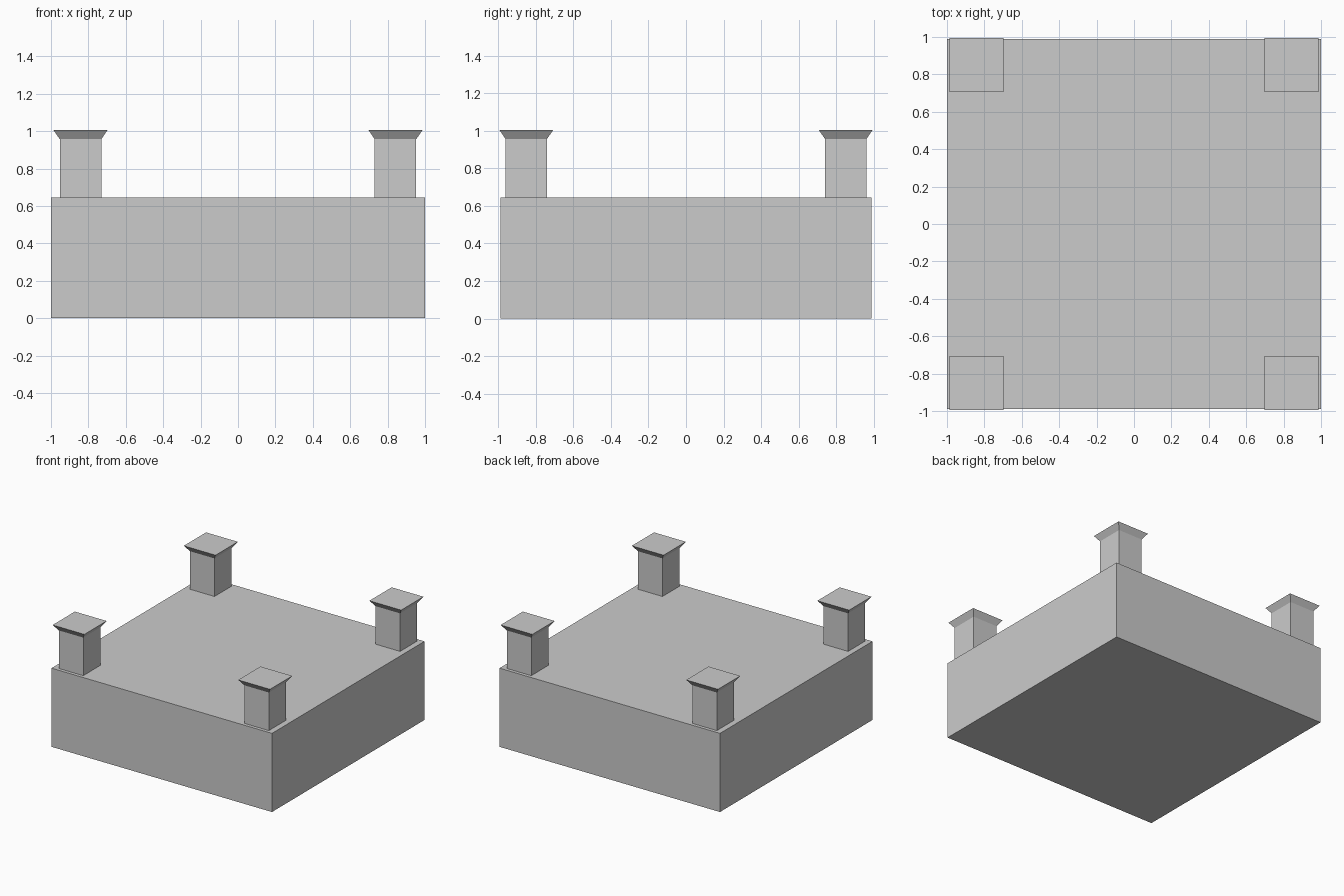
import bpy
import bmesh

# Remove the default object
cube = bpy.data.objects.get("Cube")
if cube:
    bpy.data.objects.remove(cube, do_unlink=True)

# Single plain grey
grey = bpy.data.materials.new("light_grey")
grey.use_nodes = True
colour = (0.6, 0.6, 0.6, 1)
grey.diffuse_color = colour
grey.node_tree.nodes["Principled BSDF"].inputs["Base Color"].default_value = colour


def stack(name, centre, sections):
    """Closed square-sided solid through sections of (half_x, half_y, z)."""
    bm = bmesh.new()
    rings = [[bm.verts.new((sx * hx, sy * hy, z))
              for sx, sy in ((-1, -1), (1, -1), (1, 1), (-1, 1))]
             for hx, hy, z in sections]
    for low, high in zip(rings, rings[1:]):
        for i in range(4):
            j = (i + 1) % 4
            bm.faces.new((low[i], low[j], high[j], high[i]))
    bm.faces.new(rings[0][::-1])
    bm.faces.new(rings[-1])
    mesh = bpy.data.meshes.new(name)
    bm.to_mesh(mesh)
    bm.free()
    mesh.materials.append(grey)
    obj = bpy.data.objects.new(name, mesh)
    obj.location = (centre[0], centre[1], 0)
    bpy.context.collection.objects.link(obj)
    return obj


BODY_TOP = 0.645
CAP_BASE = 0.957
CAP_TOP = 1.005
POST = 0.111
CAP = 0.144

# Main block
stack("base_block", (0, 0), [(1, 0.988, 0), (1, 0.988, BODY_TOP)])

# Corner posts with flared caps
for side, sx in (("left", 1), ("right", -1)):
    for end, sy in (("front", -1), ("back", 1)):
        stack(f"{end}_{side}_post", (sx * 0.842, sy * 0.85),
              [(POST, POST, BODY_TOP), (POST, POST, CAP_BASE), (CAP, CAP, CAP_TOP)])
